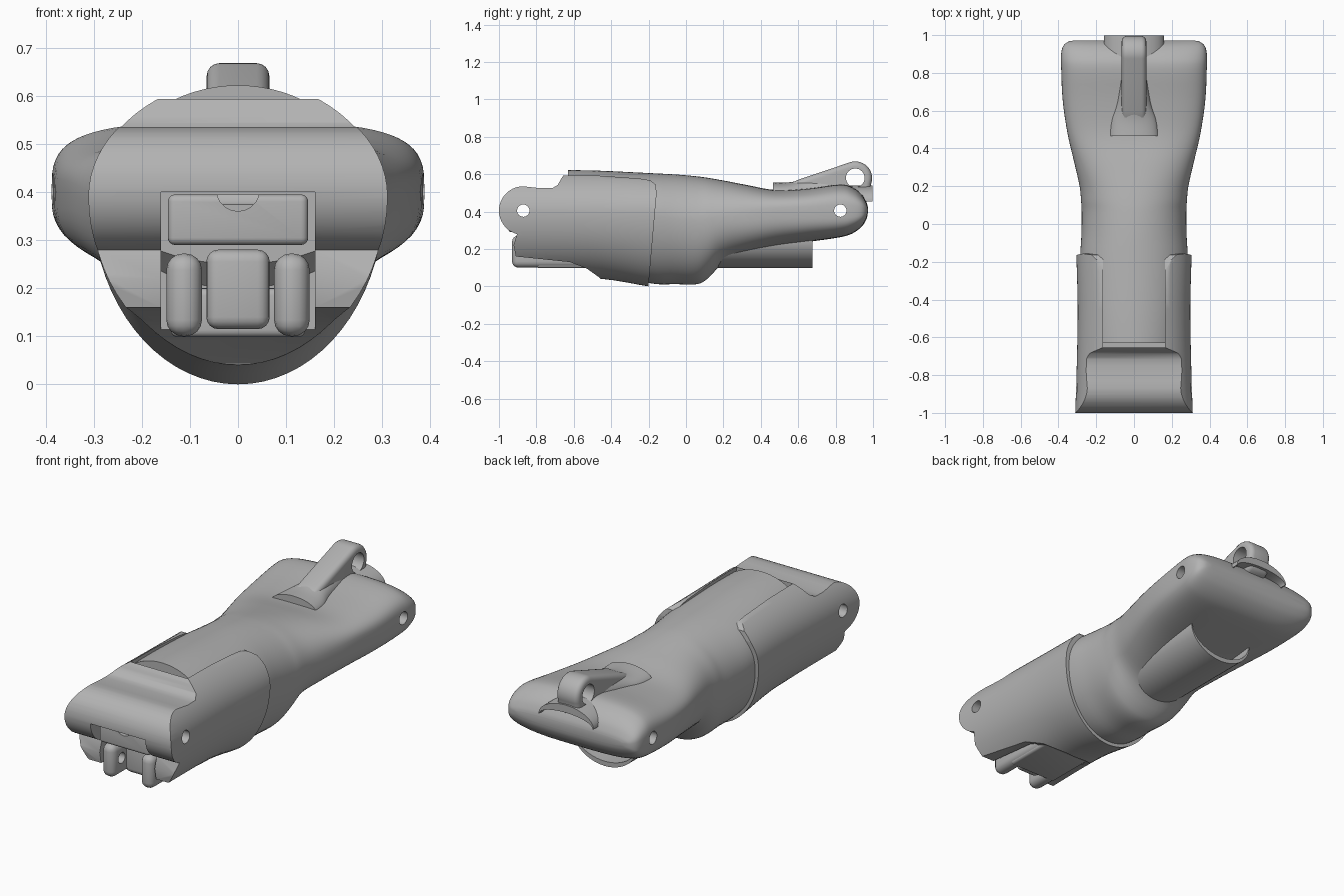
import bpy, bmesh
from math import sin, cos, pi, radians

if "Cube" in bpy.data.objects:
    bpy.data.objects.remove(bpy.data.objects["Cube"])

grey = bpy.data.materials.new("plain_grey")
grey.use_nodes = True
grey.diffuse_color = (0.45, 0.45, 0.45, 1)
grey.node_tree.nodes["Principled BSDF"].inputs["Base Color"].default_value = grey.diffuse_color


def skin(name, rings):
    """Join equal-sized rings of points into a closed solid."""
    bm = bmesh.new()
    rows = [[bm.verts.new(p) for p in ring] for ring in rings]
    n = len(rows[0])
    for a, b in zip(rows, rows[1:]):
        for i in range(n):
            j = (i + 1) % n
            bm.faces.new((a[i], a[j], b[j], b[i]))
    bm.faces.new(rows[0])
    bm.faces.new(rows[-1])
    bmesh.ops.recalc_face_normals(bm, faces=bm.faces)
    mesh = bpy.data.meshes.new(name)
    bm.to_mesh(mesh)
    bm.free()
    mesh.materials.append(grey)
    ob = bpy.data.objects.new(name, mesh)
    bpy.context.collection.objects.link(ob)
    return ob


def spline(rows, steps=4):
    """Catmull-Rom through the control rows."""
    out = []
    last = len(rows) - 1
    for k in range(last):
        quad = rows[max(k - 1, 0)], rows[k], rows[k + 1], rows[min(k + 2, last)]
        for s in range(steps):
            t = s / steps
            out.append([b + t / 2 * (c - a + t * (2 * a - 5 * b + 4 * c - d + t * (3 * (b - c) + d - a)))
                        for a, b, c, d in zip(*quad)])
    return out + [rows[-1]]


def loft(name, rows, n=72):
    """Rows: y, half width, bottom, widest height, top, squareness."""
    rings = []
    for y, w, low, mid, top, e in spline(rows):
        ring = []
        for i in range(n):
            c, s = cos(2 * pi * i / n), sin(2 * pi * i / n)
            px, pz = abs(c) ** (2 / e), abs(s) ** (2 / e)
            ring.append((w * px * (1 if c > 0 else -1), y,
                         mid + (pz * (top - mid) if s > 0 else pz * (low - mid))))
        rings.append(ring)
    return skin(name, rings)


def side_prism(name, pts, x0, x1):
    return skin(name, [[(x, y, z) for y, z in pts] for x in (x0, x1)])


def box(name, x0, x1, y0, y1, z0, z1):
    return side_prism(name, [(y0, z0), (y1, z0), (y1, z1), (y0, z1)], x0, x1)


def arc(cy, cz, r, a0, a1, n=20):
    angles = [radians(a0 + (a1 - a0) * i / n) for i in range(n + 1)]
    return [(cy + r * cos(a), cz + r * sin(a)) for a in angles]


def crescent(name, w, edge, mid, thick, y0, y1, n=28):
    """Thin arched strip running along y, fading to nothing at its edges."""
    h = mid - edge
    inner = h - thick * (1 if h > 0 else -1)
    pts = [(w * cos(pi * i / n), edge + h * sin(pi * i / n)) for i in range(n + 1)]
    pts += [(w * 0.97 * cos(pi * i / n), edge + inner * sin(pi * i / n)) for i in range(n, -1, -1)]
    return skin(name, [[(x, y, z) for x, z in pts] for y in (y0, y1)])


def apply(ob, mod):
    bpy.context.view_layer.objects.active = ob
    bpy.ops.object.modifier_apply(modifier=mod.name)


def boolean(ob, cutter, operation="DIFFERENCE"):
    mod = ob.modifiers.new("cut", "BOOLEAN")
    mod.operation, mod.solver, mod.object = operation, "EXACT", cutter
    apply(ob, mod)
    bpy.data.objects.remove(cutter)


def bevel(ob, width, angle=50):
    mod = ob.modifiers.new("round", "BEVEL")
    mod.width, mod.segments, mod.angle_limit = width, 4, radians(angle)
    apply(ob, mod)


def drill(ob, y, z, r):
    boolean(ob, side_prism("drill", arc(y, z, r, 0, 348.75, 31), -0.6, 0.6))


# Main body: round barrel flowing into a wide flat knuckle
body = loft("main_body", [
    (-0.63, 0.27, 0.25, 0.39, 0.622, 2),
    (-0.45, 0.28, 0.09, 0.39, 0.618, 2),
    (-0.2, 0.285, 0.018, 0.38, 0.606, 2),
    (-0.05, 0.278, 0.012, 0.36, 0.598, 2),
    (0.06, 0.277, 0.012, 0.35, 0.588, 2.05),
    (0.12, 0.28, 0.045, 0.36, 0.58, 2.1),
    (0.2, 0.288, 0.125, 0.37, 0.566, 2.2),
    (0.32, 0.315, 0.17, 0.38, 0.543, 2.5),
    (0.48, 0.352, 0.21, 0.4, 0.515, 2.9),
    (0.65, 0.377, 0.237, 0.4, 0.523, 3.2),
    (0.82, 0.386, 0.262, 0.4, 0.545, 3.5),
    (0.89, 0.387, 0.283, 0.4, 0.53, 3.5),
    (0.94, 0.376, 0.32, 0.4, 0.492, 3.5),
    (0.965, 0.348, 0.36, 0.405, 0.45, 3.5),
    (0.972, 0.31, 0.39, 0.408, 0.425, 3.5)])
drill(body, 0.825, 0.405, 0.033)

# Front sleeve: oval shell trimmed to its side outline
sleeve = loft("front_sleeve", [
    (-1.05, 0.313, 0.03, 0.39, 0.635, 2),
    (-0.75, 0.303, 0.045, 0.39, 0.635, 2),
    (-0.45, 0.298, 0.04, 0.39, 0.632, 2),
    (-0.2, 0.304, 0, 0.39, 0.622, 2),
    (-0.1, 0.306, -0.01, 0.39, 0.62, 2)])
outline = arc(-0.87, 0.405, 0.13, 90, 255) + [
    (-0.922, 0.22), (-0.91, 0.16), (-0.62, 0.13), (-0.53, 0.095), (-0.46, 0.045), (-0.42, -0.05),
    (-0.205, -0.05), (-0.157, 0.5), (-0.163, 0.545), (-0.19, 0.567), (-0.25, 0.577),
    (-0.62, 0.603), (-0.65, 0.6), (-0.668, 0.575), (-0.685, 0.543), (-0.715, 0.525), (-0.78, 0.525)]
boolean(sleeve, side_prism("trim", outline, -0.5, 0.5), "INTERSECT")
boolean(sleeve, box("top_window", -0.165, 0.165, -0.655, 0, 0.45, 0.8))
boolean(sleeve, box("hinge_slot", -0.16, 0.16, -1.2, -0.58, -0.1, 0.4))
drill(sleeve, -0.87, 0.405, 0.033)

# Hinge bar inside the slot
bar = box("hinge_bar", -0.146, 0.146, -0.95, -0.7, 0.29, 0.395)
bevel(bar, 0.015)
drill(bar, -0.87, 0.405, 0.033)
notch = skin("notch", [[(x, y, z) for x, z in arc(0, 0.405, 0.045, 0, 342, 19)] for y in (-1.1, -0.86)])
boolean(bar, notch)

# Clip under the hinge: two lugs with a raised tongue between
for side, x in (("right", -0.112), ("left", 0.112)):
    lug = box(side + "_clip_lug", x - 0.037, x + 0.037, -0.93, -0.54, 0.1, 0.272)
    bevel(lug, 0.034)
    drill(lug, -0.86, 0.19, 0.028)
tongue = box("clip_tongue", -0.066, 0.066, -0.85, -0.54, 0.115, 0.28)
bevel(tongue, 0.025)
base = box("clip_base", -0.14, 0.14, -0.8, -0.5, 0.098, 0.2)
bevel(base, 0.015)

# Top eyelet arm with its flared root
arm = side_prism("eyelet_arm", [(0.9, 0.45), (0.55, 0.47), (0.53, 0.54), (0.6, 0.57)]
                 + arc(0.905, 0.578, 0.09, 110, -20) + [(0.985, 0.49)], -0.065, 0.065)
bevel(arm, 0.026, 60)
drill(arm, 0.905, 0.58, 0.05)
loft("arm_root", [
    (0.465, 0.13, 0.45, 0.5, 0.555, 2),
    (0.55, 0.12, 0.45, 0.5, 0.556, 2),
    (0.65, 0.09, 0.45, 0.5, 0.575, 2),
    (0.85, 0.064, 0.45, 0.5, 0.6, 2)])

# Curved guides behind the eyelet and under the body
crescent("rear_guide", 0.16, 0.455, 0.54, 0.04, 0.86, 0.998)
crescent("under_guide", 0.19, 0.25, 0.098, 0.025, 0.14, 0.677)

# Smooth shading with crisp edges
bpy.ops.object.select_all(action="DESELECT")
for ob in bpy.context.scene.objects:
    if ob.type == "MESH":
        ob.select_set(True)
        bpy.context.view_layer.objects.active = ob
bpy.ops.object.shade_smooth_by_angle(angle=radians(32))
